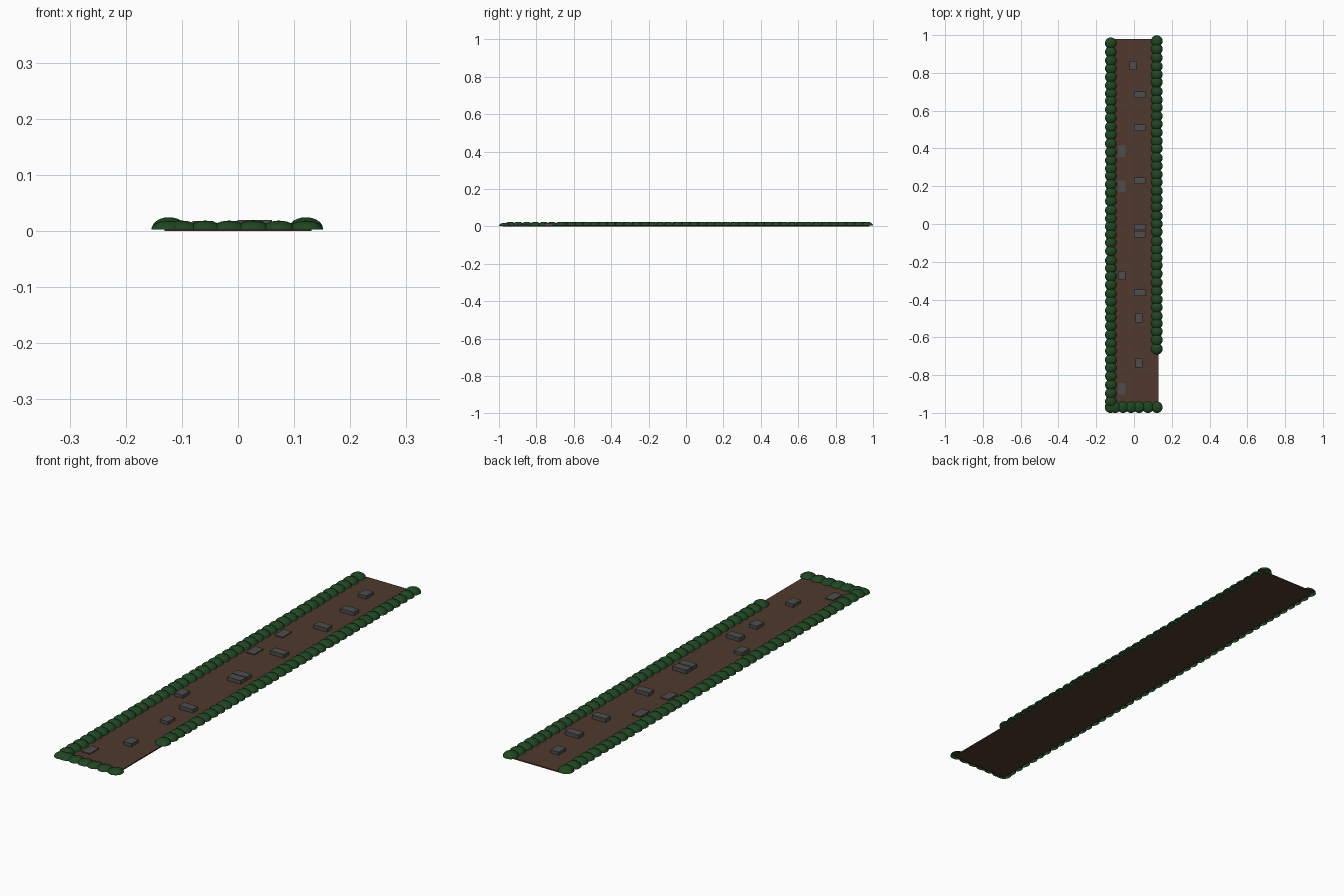
import bpy, bmesh, math, random
from mathutils import Matrix

random.seed(4)
if "Cube" in bpy.data.objects:
    bpy.data.objects.remove(bpy.data.objects["Cube"], do_unlink=True)


def material(name, rgb):
    m = bpy.data.materials.new(name)
    m.use_nodes = True
    col = (*rgb, 1)
    m.diffuse_color = col
    m.node_tree.nodes["Principled BSDF"].inputs["Base Color"].default_value = col
    return m


SOIL = material("brown soil", (0.080, 0.042, 0.026))
LEAF = material("dark green leaves", (0.014, 0.062, 0.016))
STONE = material("grey stone", (0.075, 0.075, 0.075))
SOIL_TOP = 0.005


def finish(bm, name, mat, smooth=False):
    mesh = bpy.data.meshes.new(name)
    bm.to_mesh(mesh)
    bm.free()
    mesh.materials.append(mat)
    ob = bpy.data.objects.new(name, mesh)
    bpy.context.collection.objects.link(ob)
    for p in mesh.polygons:
        p.use_smooth = smooth and p.normal.z > -0.9
    return ob


def box(name, x, y, w, d, z0, z1, mat):
    bm = bmesh.new()
    place = Matrix.Translation((x, y, (z0 + z1) / 2)) @ Matrix.Diagonal((w, d, z1 - z0, 1))
    bmesh.ops.create_cube(bm, size=1, matrix=place)
    return finish(bm, name, mat)


def bush(name, x, y, radius, height, base=0.004):
    """Flattened dome with a flat underside."""
    bm = bmesh.new()
    bmesh.ops.create_uvsphere(bm, u_segments=20, v_segments=12, radius=1)
    cut = bmesh.ops.bisect_plane(bm, geom=bm.verts[:] + bm.edges[:] + bm.faces[:],
                                 plane_co=(0, 0, 0), plane_no=(0, 0, 1), clear_inner=True)
    rim = [e for e in cut["geom_cut"] if isinstance(e, bmesh.types.BMEdge)]
    bmesh.ops.holes_fill(bm, edges=rim, sides=0)
    bmesh.ops.recalc_face_normals(bm, faces=bm.faces[:])
    bm.transform(Matrix.Translation((x, y, base)) @ Matrix.Diagonal((radius, radius, height, 1)))
    bm.normal_update()
    return finish(bm, name, LEAF, smooth=True)


# Soil path
box("soil_path", 0, 0, 0.262, 1.96, 0, SOIL_TOP, SOIL)


# Hedges along both long sides
def hedge(name, x, y_start, y_end, count):
    step = (y_end - y_start) / (count - 1)
    for i in range(count):
        jitter = random.uniform(-0.004, 0.004) if 0 < i < count - 1 else 0
        bush(f"{name}_{i + 1}", x, y_start + i * step + jitter, 0.0305, 0.0205)


hedge("right_hedge_bush", -0.123, 0.957, -0.94, 44)
hedge("left_hedge_bush", 0.121, 0.969, -0.661, 38)

# Lower hedge across the front end
for i, x in enumerate((-0.124, -0.1, -0.058, -0.016, 0.027, 0.073, 0.121)):
    bush(f"front_hedge_bush_{i + 1}", x, -0.97, 0.0305, 0.0155, 0.003)

# Loose paving stones: three shapes laid on the soil
def stones(name, width, depth, top, spots):
    for i, (x, y) in enumerate(spots):
        box(f"{name}_{i + 1}", x, y, width, depth, SOIL_TOP - 0.002, top, STONE)


stones("wide_stone", 0.062, 0.034, 0.02,
       [(0.03, y) for y in (0.685, 0.51, 0.228, -0.016, -0.054, -0.365)])
stones("narrow_stone", 0.037, 0.048, 0.018,
       [(-0.005, 0.84), (-0.063, -0.273), (0.026, -0.497), (0.026, -0.735)])
stones("flat_stone", 0.037, 0.06, 0.009,
       [(-0.063, y) for y in (0.385, 0.2, -0.873)])
